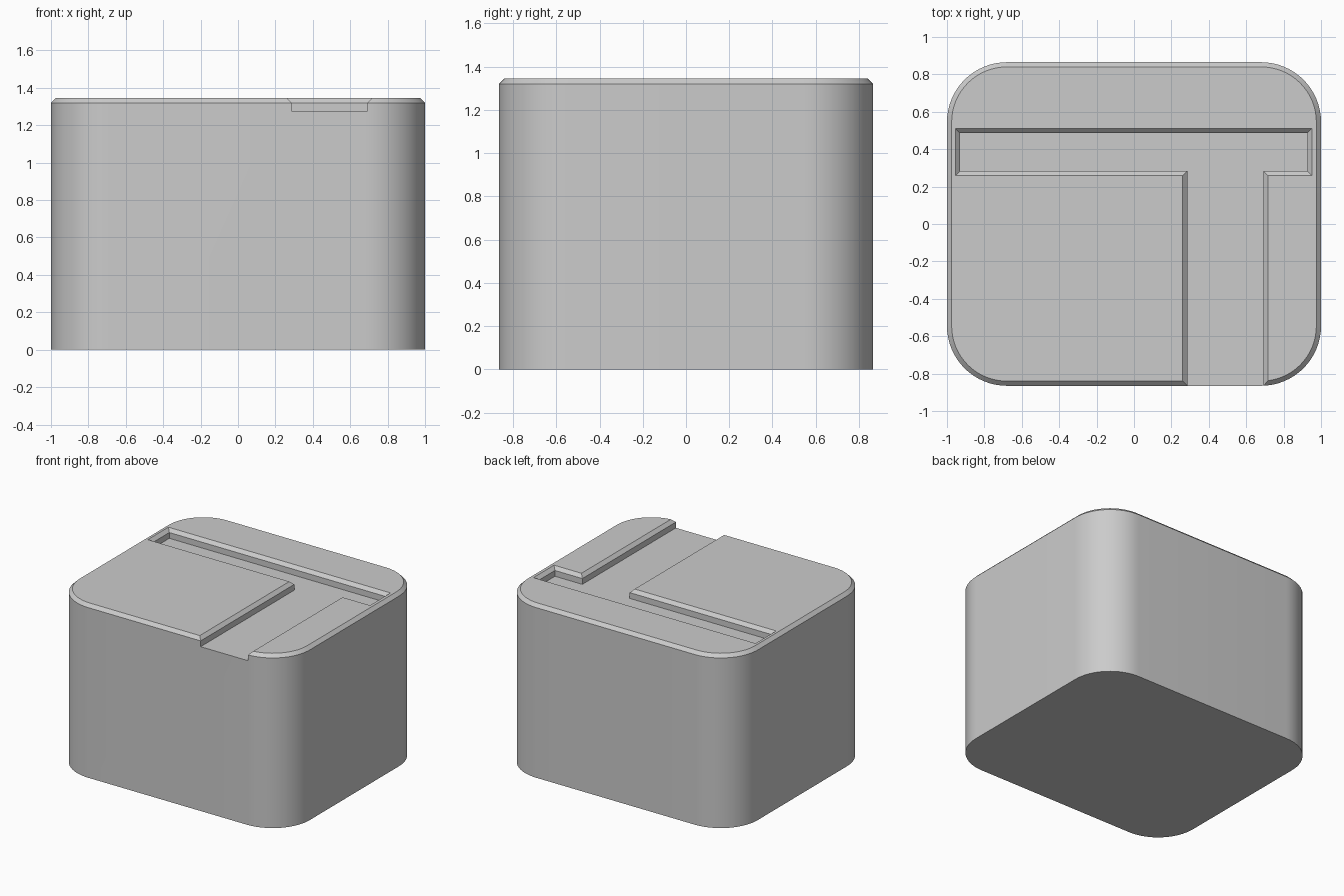
import bpy, bmesh, math

cube = bpy.data.objects.get("Cube")
if cube:
    bpy.data.objects.remove(cube, do_unlink=True)

HX, HY, H = 1.0, 0.865, 1.345   # half width, half depth, height
R, C = 0.32, 0.025              # corner radius, chamfer
FLOOR = 1.275                   # groove floor height

grey = bpy.data.materials.new("plain grey")
grey.use_nodes = True
colour = (0.6, 0.6, 0.6, 1)
grey.diffuse_color = colour
grey.node_tree.nodes["Principled BSDF"].inputs["Base Color"].default_value = colour


def rounded_rect(inset, steps=16):
    """Counter-clockwise rounded rectangle outline."""
    pts = []
    for q, (sx, sy) in enumerate([(1, 1), (-1, 1), (-1, -1), (1, -1)]):
        for i in range(steps + 1):
            a = math.radians(90 * (q + i / steps))
            pts.append((sx * (HX - R) + (R - inset) * math.cos(a),
                        sy * (HY - R) + (R - inset) * math.sin(a)))
    return pts


def groove(grow):
    """T-shaped groove outline, open past the front edge."""
    l, r, b, t = -0.93 - grow, 0.927 + grow, 0.283 - grow, 0.486 + grow
    sl, sr = 0.285 - grow, 0.692 + grow
    return [(sl, -1.1), (sr, -1.1), (sr, b), (r, b),
            (r, t), (l, t), (l, b), (sl, b)]


def loft(name, sections):
    """Closed solid through (outline, z) sections."""
    bm = bmesh.new()
    rings = [[bm.verts.new((x, y, z)) for x, y in pts] for pts, z in sections]
    for low, high in zip(rings, rings[1:]):
        n = len(low)
        for i in range(n):
            j = (i + 1) % n
            bm.faces.new((low[i], low[j], high[j], high[i]))
    bm.faces.new(rings[0][::-1])
    bm.faces.new(rings[-1])
    bmesh.ops.recalc_face_normals(bm, faces=bm.faces)
    mesh = bpy.data.meshes.new(name)
    bm.to_mesh(mesh)
    bm.free()
    mesh.materials.append(grey)
    obj = bpy.data.objects.new(name, mesh)
    bpy.context.collection.objects.link(obj)
    return obj


# Rounded block with a chamfered top rim
body = loft("block_body", [(rounded_rect(0), 0), (rounded_rect(0), H - C),
                           (rounded_rect(C), H)])

# Groove cutter, flaring at the rim to chamfer the groove edges
cutter = loft("groove_cutter", [(groove(0), FLOOR), (groove(0), H - C),
                                (groove(2 * C), H + C)])
cutter.hide_render = True

cut = body.modifiers.new("groove", "BOOLEAN")
cut.operation = "DIFFERENCE"
cut.solver = "EXACT"
cut.object = cutter
bpy.ops.object.select_all(action="DESELECT")
bpy.context.view_layer.objects.active = body
body.select_set(True)
bpy.ops.object.modifier_apply(modifier=cut.name)
bpy.data.objects.remove(cutter, do_unlink=True)

# Smooth corners, crisp chamfers
bpy.ops.object.shade_smooth_by_angle(angle=math.radians(30))
